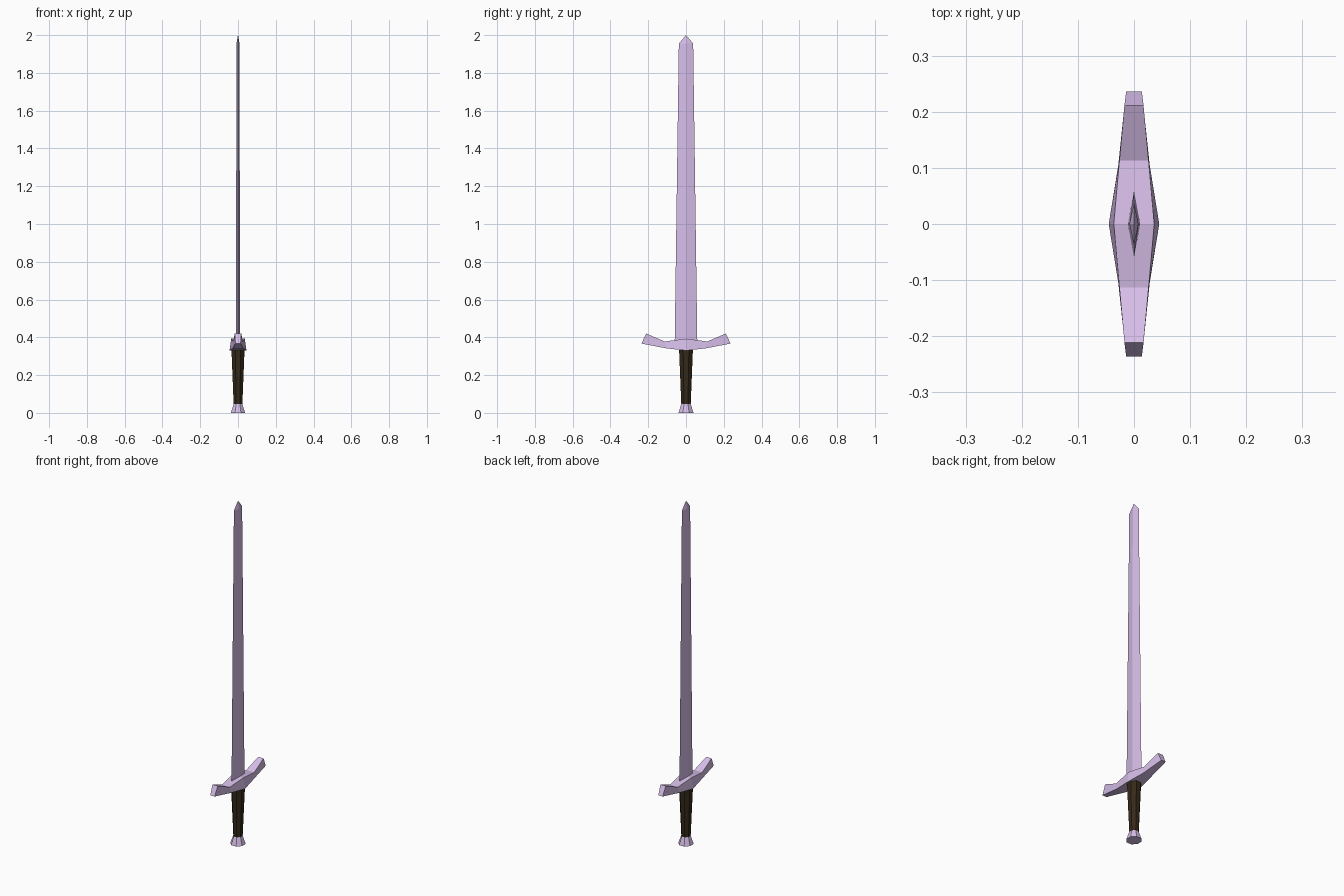
import bpy, math

if "Cube" in bpy.data.objects:
    bpy.data.objects.remove(bpy.data.objects["Cube"])


def material(name, color):
    m = bpy.data.materials.new(name)
    m.diffuse_color = (*color, 1)
    m.use_nodes = True
    m.node_tree.nodes["Principled BSDF"].inputs["Base Color"].default_value = m.diffuse_color
    return m


steel = material("pale_lilac_steel", (0.68, 0.52, 0.82))
leather = material("dark_leather", (0.035, 0.022, 0.01))


def loft(name, rings, mat):
    """Join equal-sized rings of points with quads and cap both ends."""
    n = len(rings[0])
    verts = [p for ring in rings for p in ring]
    faces = [(r * n + i, r * n + (i + 1) % n, (r + 1) * n + (i + 1) % n, (r + 1) * n + i)
             for r in range(len(rings) - 1) for i in range(n)]
    faces.append(tuple(reversed(range(n))))
    faces.append(tuple(range(len(verts) - n, len(verts))))
    mesh = bpy.data.meshes.new(name)
    mesh.from_pydata(verts, [], faces)
    mesh.materials.append(mat)
    obj = bpy.data.objects.new(name, mesh)
    bpy.context.collection.objects.link(obj)
    return obj


def octagon(rx, ry, z):
    k = 1 / math.cos(math.pi / 8)
    return [(rx * k * math.cos(a), ry * k * math.sin(a), z)
            for a in (math.pi / 8 + i * math.pi / 4 for i in range(8))]


def diamond(x, y, z):
    return [(x, 0, z), (0, y, z), (-x, 0, z), (0, -y, z)]


# Diamond-section blade with a short point
loft("blade", [diamond(0.011, 0.06, 0.36), diamond(0.008, 0.038, 1.955),
               diamond(0.0003, 0.0003, 2.0)], steel)

# Crossguard stations: bottom y, z, half width; top y, z, half width
half = [(0, 0.33, 0.045, 0, 0.393, 0.036),
        (0.105, 0.342, 0.028, 0.113, 0.378, 0.026),
        (0.236, 0.367, 0.014, 0.211, 0.42, 0.017)]
stations = [(-a, b, c, -d, e, f) for a, b, c, d, e, f in half[:0:-1]] + half
loft("crossguard", [[(-bw, by, bz), (-tw, ty, tz), (tw, ty, tz), (bw, by, bz)]
                    for by, bz, bw, ty, tz, tw in stations], steel)

# Tapered grip and flared pommel
loft("grip", [octagon(0.023, 0.025, 0.045), octagon(0.035, 0.037, 0.345)], leather)
loft("pommel", [octagon(0.038, 0.04, 0), octagon(0.022, 0.024, 0.05)], steel)

# Consistent outward normals
import bmesh
for obj in bpy.context.collection.objects:
    bm = bmesh.new()
    bm.from_mesh(obj.data)
    bmesh.ops.recalc_face_normals(bm, faces=bm.faces)
    bm.to_mesh(obj.data)
    bm.free()
